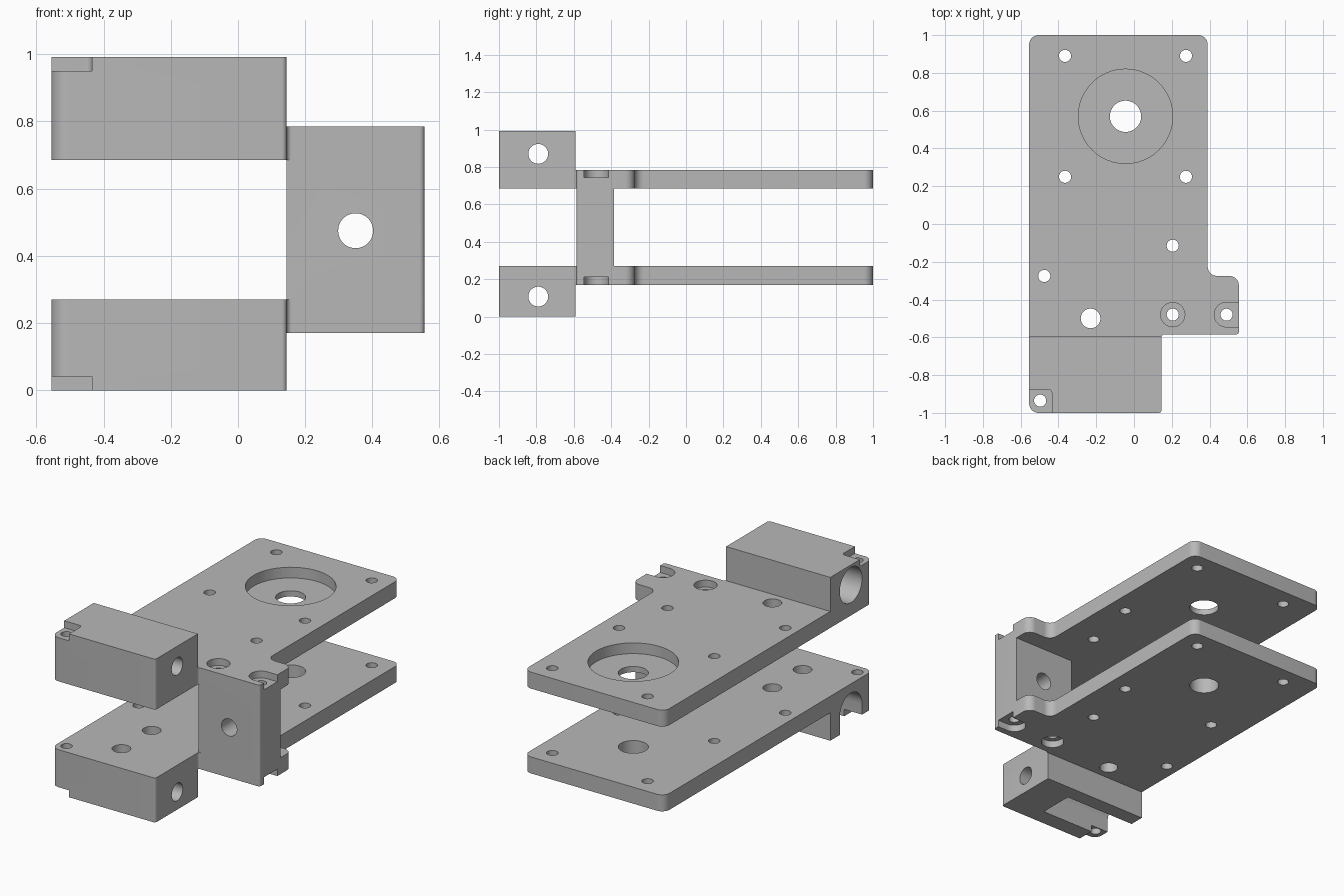
import bpy, bmesh, math
from mathutils import Vector

cube = bpy.data.objects.get("Cube")
if cube:
    bpy.data.objects.remove(cube, do_unlink=True)

grey = bpy.data.materials.new("plain_grey")
grey.use_nodes = True
grey.diffuse_color = (0.48, 0.48, 0.48, 1)
bsdf = next(n for n in grey.node_tree.nodes if n.type == 'BSDF_PRINCIPLED')
bsdf.inputs["Base Color"].default_value = grey.diffuse_color


def rounded(corners, steps=10):
    """Outline from (x, y, radius) right-angle corners, convex or concave."""
    out = []
    for i, (x, y, r) in enumerate(corners):
        p = Vector((x, y))
        if r == 0:
            out.append(p)
            continue
        d1 = (Vector(corners[i - 1][:2]) - p).normalized()
        d2 = (Vector(corners[(i + 1) % len(corners)][:2]) - p).normalized()
        c = p + r * (d1 + d2)
        for k in range(steps + 1):
            t = math.pi / 2 * k / steps
            out.append(c - r * (d2 * math.cos(t) + d1 * math.sin(t)))
    return out


def rect(x0, x1, y0, y1, radii=(0, 0, 0, 0)):
    pts = ((x0, y0), (x1, y0), (x1, y1), (x0, y1))
    return rounded([(*p, r) for p, r in zip(pts, radii)])


def circle(x, y, r, n=48):
    return [Vector((x + r * math.cos(math.tau * k / n),
                    y + r * math.sin(math.tau * k / n))) for k in range(n)]


def prism(name, outline, h0, h1, axis='Z'):
    """Extrude an outline along an axis; outline uses the next two axes in order."""
    place = {'Z': lambda a, b, h: (a, b, h),
             'X': lambda a, b, h: (h, a, b),
             'Y': lambda a, b, h: (b, h, a)}[axis]
    bm = bmesh.new()
    rings = [[bm.verts.new(place(p.x, p.y, h)) for p in outline] for h in (h0, h1)]
    n = len(outline)
    bm.faces.new(rings[0][::-1])
    bm.faces.new(rings[1])
    for i in range(n):
        j = (i + 1) % n
        bm.faces.new((rings[0][i], rings[0][j], rings[1][j], rings[1][i]))
    bmesh.ops.remove_doubles(bm, verts=bm.verts[:], dist=1e-5)
    bmesh.ops.recalc_face_normals(bm, faces=bm.faces[:])
    mesh = bpy.data.meshes.new(name)
    bm.to_mesh(mesh)
    bm.free()
    mesh.materials.append(grey)
    obj = bpy.data.objects.new(name, mesh)
    bpy.context.scene.collection.objects.link(obj)
    return obj


def combine(base, other, operation):
    mod = base.modifiers.new("combine", 'BOOLEAN')
    mod.operation, mod.solver, mod.object = operation, 'EXACT', other
    bpy.context.view_layer.objects.active = base
    bpy.ops.object.modifier_apply(modifier=mod.name)
    bpy.data.objects.remove(other, do_unlink=True)


# Main levels
LEFT, STEP, RIGHT = -0.555, 0.145, 0.555
LOW, LOW_TOP, HIGH, HIGH_TOP, TOP = 0.17, 0.27, 0.685, 0.785, 0.992
R, S = 0.05, 0.015
BORE_Y, BORE_R, BORE_END = -0.79, 0.107, -0.08

# Two flat plates, front blocks and the bridge, joined into one bracket
plate = rounded([(LEFT, -1, R), (STEP, -1, S), (STEP, -0.585, S), (RIGHT, -0.585, S),
                 (RIGHT, -0.275, R), (0.39, -0.275, R), (0.39, 1, R), (LEFT, 1, R)])
block = rect(LEFT, STEP, -1, -0.592, (R, S, 0, 0))
bracket = prism("bracket", plate, HIGH, HIGH_TOP)
lower_plate = prism("lower_plate", plate, LOW, LOW_TOP)
combine(bracket, prism("upper_block", block, HIGH, TOP), 'UNION')
combine(lower_plate, prism("lower_block", block, 0, LOW_TOP), 'UNION')
combine(bracket, prism("bridge", rect(STEP, RIGHT, -0.585, -0.385, (0, S, 0, 0)),
                       LOW, HIGH_TOP), 'UNION')
combine(bracket, lower_plate, 'UNION')


def cut(outline, h0, h1, axis='Z'):
    combine(bracket, prism("cutter", outline, h0, h1, axis), 'DIFFERENCE')


# Counterbores and corner recesses, upper and lower
recess = rect(-0.7, -0.435, -1.1, -0.875, (0, 0, 0.02, 0))
edge_slot = rect(0.425, 0.7, -0.545, -0.415, (0.065, 0, 0, 0.065))
for h0, h1 in ((HIGH_TOP - 0.042, TOP + 0.1), (-0.1, LOW + 0.042)):
    cut(circle(0.205, -0.48, 0.064), h0, h1)
    cut(edge_slot, h0, h1)
cut(recess, TOP - 0.042, TOP + 0.1)
cut(recess, -0.1, 0.042)
cut(circle(-0.045, 0.57, 0.25), HIGH_TOP - 0.065, TOP + 0.1)

# Vertical through holes
small = [(x, y) for x in (-0.365, 0.275) for y in (0.25, 0.89)]
small += [(0.205, -0.115), (-0.475, -0.275), (0.205, -0.48), (0.49, -0.48), (-0.497, -0.935)]
for x, y in small:
    cut(circle(x, y, 0.032), -0.1, TOP + 0.1)
cut(circle(-0.23, -0.5, 0.052), -0.1, TOP + 0.1)
cut(circle(-0.045, 0.57, 0.083), -0.1, TOP + 0.1)

# Bridge hole
cut(circle(0.475, 0.35, 0.052), -0.7, -0.3, 'Y')

# Wide bore in the upper block, arched channel in the lower one, narrow bores on through
cut(circle(BORE_Y, 0.87, BORE_R), -0.7, BORE_END, 'X')
cut(rect(BORE_Y - BORE_R, BORE_Y + BORE_R, -0.1, 0.107 + BORE_R, (0, 0, BORE_R, BORE_R)),
    -0.7, BORE_END, 'X')
for z in (0.107, 0.87):
    cut(circle(BORE_Y, z, 0.053), BORE_END - 0.1, 0.3, 'X')
cut(circle(-0.23, BORE_Y, 0.052), 0.1, 0.4)

# Smooth the round walls, keep edges sharp
for o in bpy.context.selected_objects:
    o.select_set(False)
bracket.select_set(True)
bpy.context.view_layer.objects.active = bracket
bpy.ops.object.shade_smooth_by_angle(angle=math.radians(30))
